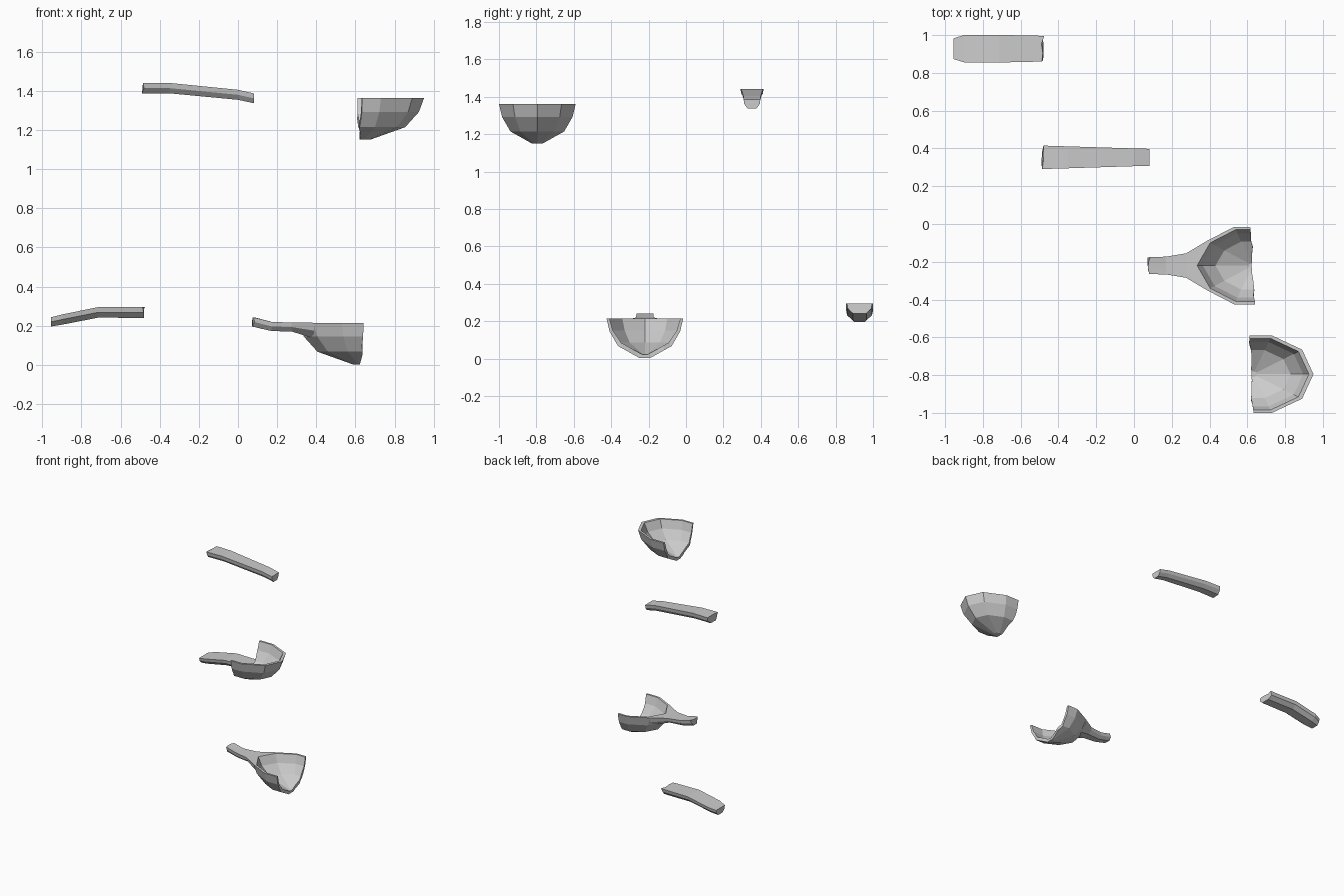
import bpy, bmesh, random

if "Cube" in bpy.data.objects:
    bpy.data.objects.remove(bpy.data.objects["Cube"])
random.seed(4)

def loft(name, rings):
    """Closed solid through a list of equal-length point rings."""
    bm = bmesh.new()
    vs = [[bm.verts.new(p) for p in r] for r in rings]
    n = len(vs[0])
    for a, b in zip(vs, vs[1:]):
        for i in range(n):
            j = (i + 1) % n
            bm.faces.new((a[i], a[j], b[j], b[i]))
    bm.faces.new(vs[0])
    bm.faces.new(vs[-1])
    bmesh.ops.recalc_face_normals(bm, faces=bm.faces)
    me = bpy.data.meshes.new(name)
    bm.to_mesh(me)
    bm.free()
    ob = bpy.data.objects.new(name, me)
    bpy.context.collection.objects.link(ob)
    return ob

def boolean(ob, tool, op):
    m = ob.modifiers.new("cut", 'BOOLEAN')
    m.operation, m.solver, m.object = op, 'EXACT', tool
    bpy.context.view_layer.objects.active = ob
    bpy.ops.object.modifier_apply(modifier=m.name)
    bpy.data.objects.remove(tool)

def handle(name, cy, stations, broken=()):
    """Flat-topped handle; stations are (x, half width, top z, depth)."""
    rings = []
    for k, (x, w, z, d) in enumerate(stations):
        prof = [(1, 0), (.92, -.5), (.5, -1), (-.5, -1), (-.92, -.5),
                (-1, 0), (-.35, 0), (.35, 0)]
        j = .009 if k in broken else 0
        rings.append([(x + random.uniform(-j, j), cy + w * a, z + d * b)
                      for a, b in prof])
    return loft(name, rings)

# Ten-sided bowl outline, relative to the bowl centre
CX = .63
half = [(.26, .13), (.10, .205), (-.10, .205), (-.245, .13)]
OUTLINE = [(.32, 0)] + half + [(-.32, 0)] + [(x, -y) for x, y in reversed(half)]

def bowl(name, cy, z0, levels):
    return loft(name, [[(CX + x * s, cy + y * s, z0 + z) for x, y in OUTLINE]
                       for s, z in levels])

OUTER = [(1, .215), (.92, .145), (.70, .067), (.14, .003)]
INNER = [(.96, .26), (.925, .215), (.83, .15), (.62, .085), (.07, .022)]

def break_cutter(cy, z0, edge, far_x):
    """Slab with a splintered edge, removing everything towards far_x."""
    pts = []
    for (y0, x0), (y1, x1) in zip(edge, edge[1:]):
        for k in range(3):
            t = k / 3
            pts.append((x0 + (x1 - x0) * t + random.uniform(-.006, .006),
                        y0 + (y1 - y0) * t))
    pts.append((edge[-1][1], edge[-1][0]))
    pts += [(far_x, .4), (far_x, -.4)]
    return loft("break_cutter", [[(x + (random.uniform(-.004, .004) if x != far_x else 0),
                                   cy + y, z0 + z) for x, y in pts]
                                 for z in (-.1, .07, .14, .4)])

# Handle end
handle("handle_end", .928, [(-.955, .055, .243, .047), (-.90, .072, .257, .052),
                            (-.715, .073, .295, .054), (-.482, .068, .295, .055)], {3})

# Handle middle
handle("handle_middle", .353, [(-.487, .062, 1.44, .053), (-.35, .058, 1.44, .053),
                               (0, .047, 1.405, .051), (.083, .045, 1.386, .05)], {0})

# Neck joined to the near half of the bowl
cy = -.22
bowl_neck = bowl("bowl_with_neck", cy, 0, OUTER)
neck = handle("neck", cy, [(.079, .045, .242, .046), (.17, .047, .22, .047),
                           (.277, .065, .2155, .046), (.387, .131, .215, .08)], {0})
boolean(bowl_neck, neck, 'UNION')
boolean(bowl_neck, bowl("hollow", cy, 0, INNER), 'DIFFERENCE')
boolean(bowl_neck, break_cutter(cy, 0, [(-.4, .65), (-.2, .642), (-.13, .632), (0, .627),
                                        (.1, .63), (.2, .617), (.4, .612)], 1.2), 'DIFFERENCE')

# Broken-off bowl tip
cy, z0 = -.795, 1.147
tip = bowl("bowl_tip", cy, z0, OUTER)
boolean(tip, bowl("hollow", cy, z0, INNER), 'DIFFERENCE')
boolean(tip, break_cutter(cy, z0, [(-.4, .64), (-.2, .633), (-.1, .624), (0, .62),
                                   (.1, .624), (.2, .608), (.4, .60)], .1), 'DIFFERENCE')
